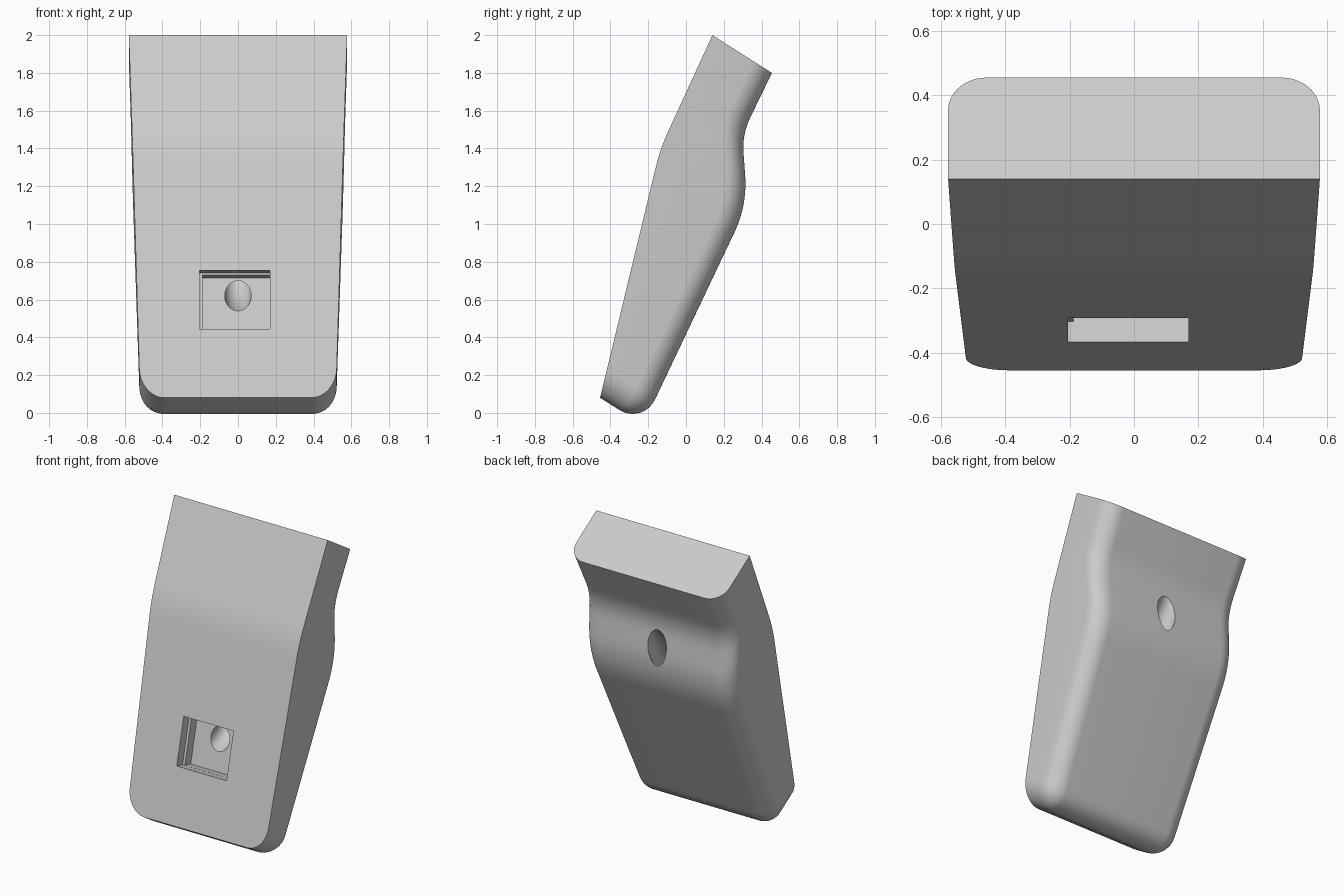
import bpy, bmesh, math
from mathutils import Vector

if "Cube" in bpy.data.objects:
    bpy.data.objects.remove(bpy.data.objects["Cube"], do_unlink=True)

grey = bpy.data.materials.new("light grey plastic")
grey.use_nodes = True
colour = (0.6, 0.6, 0.6, 1)
grey.diffuse_color = colour
grey.node_tree.nodes["Principled BSDF"].inputs["Base Color"].default_value = colour

# Leaning frame: DEPTH runs front to back, RISE runs along the body
RISE = Vector((0.536, 0.844)).normalized()
DEPTH = Vector((RISE.y, -RISE.x))


def make_object(name, bm):
    bmesh.ops.recalc_face_normals(bm, faces=bm.faces)
    mesh = bpy.data.meshes.new(name)
    bm.to_mesh(mesh)
    bm.free()
    mesh.materials.append(grey)
    obj = bpy.data.objects.new(name, mesh)
    bpy.context.collection.objects.link(obj)
    return obj


def loft(name, rings):
    bm = bmesh.new()
    loops = [[bm.verts.new(p) for p in ring] for ring in rings]
    count = len(loops[0])
    for a, b in zip(loops, loops[1:]):
        for i in range(count):
            j = (i + 1) % count
            bm.faces.new((a[i], a[j], b[j], b[i]))
    bm.faces.new(loops[0])
    bm.faces.new(loops[-1])
    return make_object(name, bm)


def rounded_path(points, lengths, steps=14):
    """Polyline in (y, z) with each inner corner eased into a curve."""
    pts = [Vector(p) for p in points]
    path = [pts[0]]
    for before, corner, after, size in zip(pts, pts[1:], pts[2:], lengths):
        a = corner + (before - corner).normalized() * size
        b = corner + (after - corner).normalized() * size
        for i in range(steps + 1):
            k = i / steps
            path.append(a * (1 - k) ** 2 + corner * 2 * k * (1 - k) + b * k ** 2)
    return path + [pts[-1]]


def depth_at(path, t):
    for a, b in zip(path, path[1:]):
        ta, tb = a.dot(RISE), b.dot(RISE)
        if ta <= t <= tb and tb > ta:
            return a.lerp(b, (t - ta) / (tb - ta)).dot(DEPTH)
    return path[-1].dot(DEPTH)


# Side silhouettes of the body
front = rounded_path([(-0.467, 0.03), (-0.136, 1.4), (0.186, 2.1)], [0.1])
back = rounded_path([(-0.25, -0.11), (0.325, 1.1), (0.297, 1.475), (0.504, 1.9)],
                    [0.16, 0.1])
BOTTOM, TOP, ROUND = -0.176, 1.763, 0.15


def body_ring(t):
    dt = min(t - BOTTOM, ROUND)
    inset = ROUND - math.sqrt(max(0, ROUND ** 2 - (ROUND - dt) ** 2))
    width = 0.518 + 0.06 * (t - BOTTOM) / (TOP - BOTTOM) - inset * 0.87
    s_front, s_back = depth_at(front, t), depth_at(back, t) - inset
    radius = max(0.12 * (1 - inset / ROUND), 0.002)
    half = [(width, s_front)]
    for i in range(13):
        a = math.pi / 2 * i / 12
        half.append((width - radius + radius * math.cos(a),
                     s_back - radius + radius * math.sin(a)))
    outline = half + [(-x, s) for x, s in reversed(half)]
    ring = []
    for x, s in outline:
        p = DEPTH * s + RISE * t
        ring.append((x, p.x, p.y))
    return ring


levels = [BOTTOM + ROUND * (1 - math.cos(math.pi / 2 * i / 12)) for i in range(12)]
start = BOTTOM + ROUND
levels += [start + (TOP - start) * i / 70 for i in range(71)]
body = loft("body", [body_ring(t) for t in levels])

# Stepped pocket, square to the front face
face_up = Vector((0, 0.234, 0.972))
face_in = Vector((0, 0.972, -0.234))
corner = Vector((0, -0.367, 0.445))


def pocket_box(name, x0, x1, u0, u1, depth):
    def ring(n):
        return [corner + Vector((x, 0, 0)) + face_up * u + face_in * n
                for x, u in ((x0, u0), (x1, u0), (x1, u1), (x0, u1))]
    return loft(name, [ring(-0.1), ring(depth)])


outer_pocket = pocket_box("outer_pocket_cutter", -0.205, 0.17, 0, 0.319, 0.065)
inner_pocket = pocket_box("inner_pocket_cutter", -0.188, 0.1695, 0.0005, 0.309, 0.13)

# Bent channel from the pocket floor to the back bulge
channel = rounded_path([(-0.28, 0.592), (-0.09, 0.65), (0.31, 1.29), (0.42, 1.45)],
                       [0.09, 0.05], 10)
rings = []
for i, p in enumerate(channel):
    tangent = (channel[min(i + 1, len(channel) - 1)] - channel[max(i - 1, 0)]).normalized()
    across = Vector((-tangent.y, tangent.x))
    ring = []
    for k in range(40):
        a = math.tau * k / 40
        q = p + across * 0.07 * math.sin(a)
        ring.append((0.07 * math.cos(a), q.x, q.y))
    rings.append(ring)
channel_cutter = loft("channel_cutter", rings)

# Cut the openings and finish the shading
bpy.ops.object.select_all(action='DESELECT')
body.select_set(True)
bpy.context.view_layer.objects.active = body
for cutter in (outer_pocket, inner_pocket, channel_cutter):
    cutter.hide_render = True
    cut = body.modifiers.new(cutter.name, 'BOOLEAN')
    cut.operation = 'DIFFERENCE'
    cut.solver = 'EXACT'
    cut.object = cutter
    bpy.ops.object.modifier_apply(modifier=cut.name)
    bpy.data.objects.remove(cutter, do_unlink=True)
bpy.ops.object.shade_smooth_by_angle(angle=math.radians(30))
